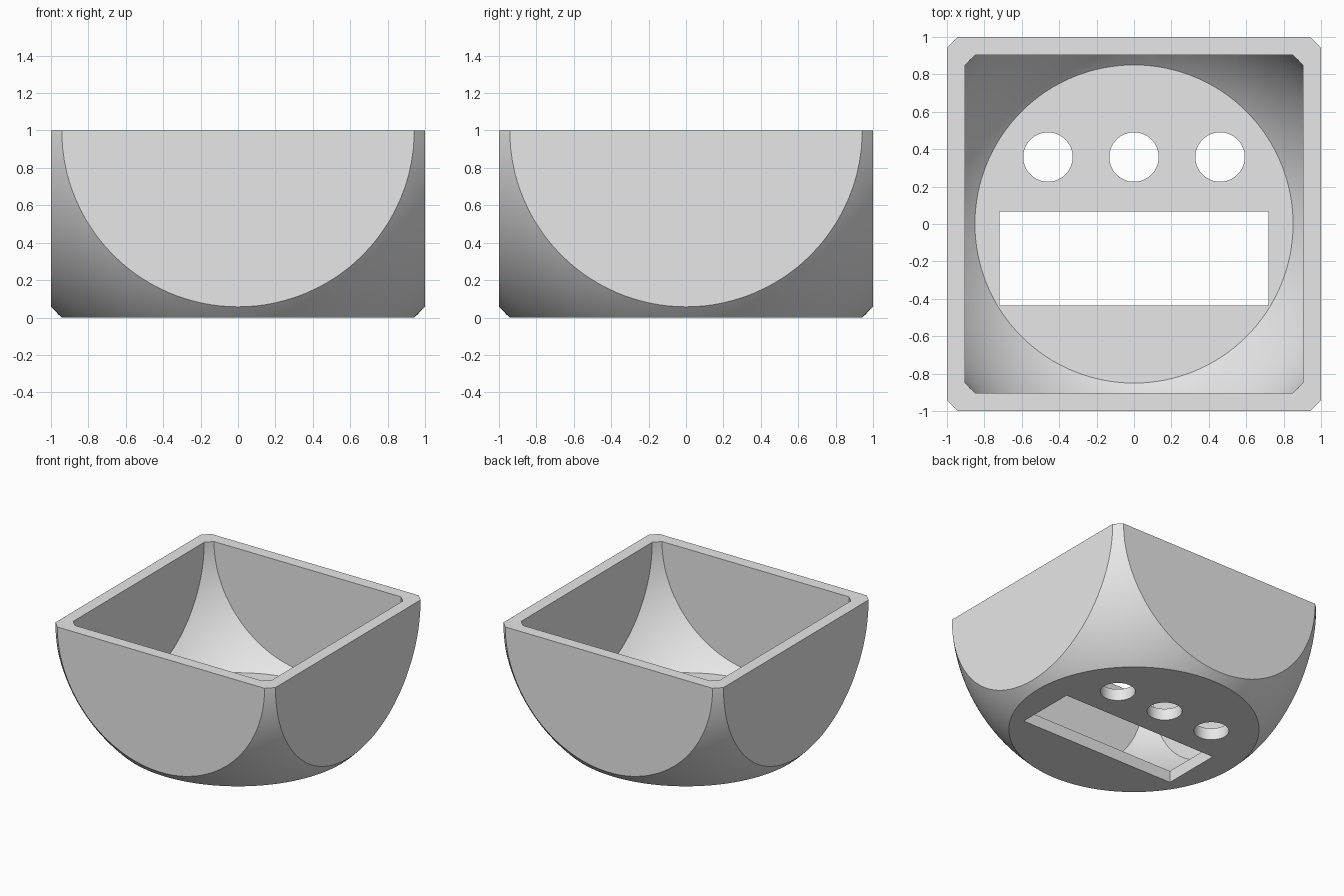
import bpy
import math

if "Cube" in bpy.data.objects:
    bpy.data.objects.remove(bpy.data.objects["Cube"])

HALF = 1.0        # half width of the rounded block
FACE_R = 0.943    # radius of each flat circular face
INNER = 0.9025    # scale of the hollow inside
BALL_R = math.hypot(HALF, FACE_R)

shell_mat = bpy.data.materials.new("light grey")
shell_mat.diffuse_color = (0.8, 0.8, 0.8, 1)
shell_mat.use_nodes = True
shell_mat.node_tree.nodes["Principled BSDF"].inputs["Base Color"].default_value = shell_mat.diffuse_color


def box(name, x, y, z):
    """Box from (min, max) ranges on each axis."""
    bpy.ops.mesh.primitive_cube_add(size=1, location=(sum(x) / 2, sum(y) / 2, sum(z) / 2))
    ob = bpy.context.object
    ob.name = name
    ob.scale = (x[1] - x[0], y[1] - y[0], z[1] - z[0])
    bpy.ops.object.transform_apply(location=True, rotation=True, scale=True)
    ob.data.materials.append(shell_mat)
    return ob


def ball(radius):
    bpy.ops.mesh.primitive_uv_sphere_add(segments=128, ring_count=65, radius=radius, location=(0, 0, 1))
    ob = bpy.context.object
    ob.data.materials.append(shell_mat)
    return ob


def combine(target, tool, operation):
    """Apply a boolean and remove the tool object."""
    mod = target.modifiers.new("cut", 'BOOLEAN')
    mod.operation = operation
    mod.solver = 'EXACT'
    mod.object = tool
    bpy.context.view_layer.objects.active = target
    bpy.ops.object.modifier_apply(modifier=mod.name)
    bpy.data.objects.remove(tool, do_unlink=True)


# Outer shell: half cube rounded by a ball
shell = box("bowl_shell", (-HALF, HALF), (-HALF, HALF), (0, 1))
combine(shell, ball(BALL_R), 'INTERSECT')

# Hollow: smaller copy of the same rounded cube
h = HALF * INNER
hollow = box("hollow", (-h, h), (-h, h), (1 - h, 1 + h))
combine(hollow, ball(BALL_R * INNER), 'INTERSECT')
combine(shell, hollow, 'DIFFERENCE')

# Rectangular slot in the floor
combine(shell, box("slot", (-0.718, 0.718), (-0.436, 0.066), (-0.2, 0.4)), 'DIFFERENCE')

# Row of three round holes in the floor
for x in (-0.46, 0, 0.46):
    bpy.ops.mesh.primitive_cylinder_add(vertices=64, radius=0.132, depth=0.6, location=(x, 0.358, 0.1))
    hole = bpy.context.object
    hole.data.materials.append(shell_mat)
    combine(shell, hole, 'DIFFERENCE')

# One material, smooth curved skin with crisp edges
shell.data.materials.clear()
shell.data.materials.append(shell_mat)
bpy.ops.object.select_all(action='DESELECT')
shell.select_set(True)
bpy.context.view_layer.objects.active = shell
bpy.ops.object.shade_smooth_by_angle(angle=math.radians(25))
